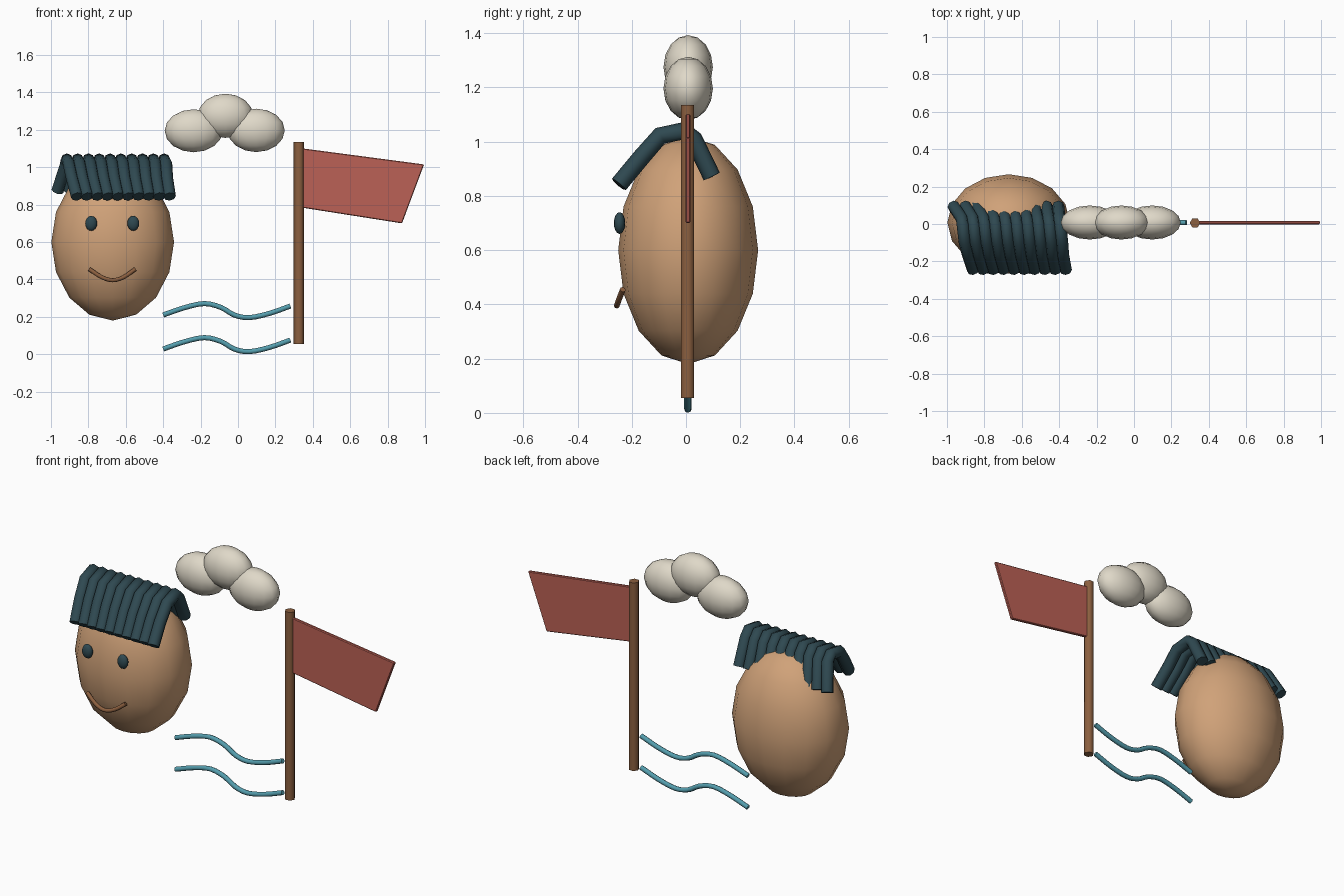
import bpy, bmesh, math
from mathutils import Vector, Matrix

if "Cube" in bpy.data.objects:
    bpy.data.objects.remove(bpy.data.objects["Cube"])


def material(name, rgb):
    m = bpy.data.materials.new(name)
    m.diffuse_color = (*rgb, 1)
    m.use_nodes = True
    m.node_tree.nodes["Principled BSDF"].inputs["Base Color"].default_value = m.diffuse_color
    return m


SKIN = material("tan skin", (0.63, 0.36, 0.19))
DARK = material("dark teal", (0.028, 0.066, 0.082))
CREAM = material("cream", (0.74, 0.69, 0.58))
WOOD = material("brown wood", (0.26, 0.115, 0.05))
RED = material("dusty red", (0.50, 0.12, 0.092))
BLUE = material("water blue", (0.09, 0.34, 0.42))


def finish(bm, name, mat, angle=65):
    bmesh.ops.recalc_face_normals(bm, faces=bm.faces)
    me = bpy.data.meshes.new(name)
    bm.to_mesh(me)
    bm.free()
    me.materials.append(mat)
    ob = bpy.data.objects.new(name, me)
    bpy.context.collection.objects.link(ob)
    if angle:
        bpy.ops.object.select_all(action='DESELECT')
        ob.select_set(True)
        bpy.context.view_layer.objects.active = ob
        bpy.ops.object.shade_smooth_by_angle(angle=math.radians(angle))
    return ob


def ellipsoid(name, center, radii, mat, segments=16, rings=8):
    bm = bmesh.new()
    bmesh.ops.create_uvsphere(bm, u_segments=segments, v_segments=rings, radius=1,
                              matrix=Matrix.Translation(center) @ Matrix.Diagonal((*radii, 1)))
    return finish(bm, name, mat)


def smooth_path(points, steps):
    """Catmull-Rom path through the points."""
    p = [Vector(q) for q in points]
    p = [2 * p[0] - p[1]] + p + [2 * p[-1] - p[-2]]
    out = []
    for i in range(1, len(p) - 2):
        a, b, c, d = p[i - 1:i + 3]
        for k in range(steps):
            t = k / steps
            out.append(0.5 * (2 * b + (c - a) * t + (2 * a - 5 * b + 4 * c - d) * t ** 2
                              + (3 * b - a - 3 * c + d) * t ** 3))
    return out + [p[-2]]


def add_tube(bm, path, radius, side_axis, sides=8):
    """Sweep a round section along a path; side_axis is roughly across it."""
    rows = []
    for i, p in enumerate(path):
        t = (path[min(i + 1, len(path) - 1)] - path[max(i - 1, 0)]).normalized()
        v = t.cross(Vector(side_axis)).normalized()
        u = v.cross(t)
        rows.append([bm.verts.new(p + radius * (u * math.cos(a) + v * math.sin(a)))
                     for a in (2 * math.pi * k / sides for k in range(sides))])
    for r, s in zip(rows, rows[1:]):
        for k in range(sides):
            n = (k + 1) % sides
            bm.faces.new((r[k], r[n], s[n], s[k]))
    bm.faces.new(rows[0])
    bm.faces.new(rows[-1])


def tube(name, points, radius, mat, side_axis=(0, 1, 0), steps=5):
    bm = bmesh.new()
    add_tube(bm, smooth_path(points, steps), radius, side_axis)
    return finish(bm, name, mat)


# Head and eyes
ellipsoid("head", (-0.67, 0.008, 0.60), (0.328, 0.258, 0.42), SKIN)
for side, x in (("left", -0.785), ("right", -0.56)):
    ellipsoid(f"{side}_eye", (x, -0.245, 0.70), (0.032, 0.021, 0.04), DARK, 12, 8)

# Smile
tube("mouth", [(-0.795, -0.233, 0.455), (-0.73, -0.249, 0.413), (-0.67, -0.255, 0.396),
               (-0.61, -0.249, 0.413), (-0.55, -0.233, 0.455)], 0.011, WOOD, steps=3)

# Hair: a row of bent rolls draped over the head, fanning at the back
ROLLS = 10
bm = bmesh.new()
for i in range(ROLLS):
    f = i / (ROLLS - 1)
    front, top, back = -0.86 + 0.495 * f, -0.915 + 0.52 * f, -0.965 + 0.56 * f
    add_tube(bm, [Vector(q) for q in (
        (front, -0.247, 0.843),
        ((front + top) / 2, -0.165, 0.942),
        (top + 0.01, -0.095, 1.022),
        (top, -0.005, 1.041),
        (top - 0.005, 0.027, 1.012),
        (back, 0.095, 0.872))], 0.033, (1, 0, 0))
finish(bm, "hair_rolls", DARK, 50)

# Cloud puffs
for i, (x, z, rx, rz) in enumerate(((-0.237, 1.195, 0.155, 0.115),
                                    (-0.067, 1.275, 0.148, 0.118),
                                    (0.097, 1.197, 0.153, 0.116))):
    ellipsoid(f"cloud_puff_{i + 1}", (x, 0.008, z), (rx, 0.091, rz), CREAM)

# Flag pole
bm = bmesh.new()
add_tube(bm, [Vector((0.326, 0.006, 0.055)), Vector((0.326, 0.006, 1.135))],
         0.028, (1, 0, 0), 6)
finish(bm, "flag_pole", WOOD)

# Flag cloth: thin slanted panel with softened rim
bm = bmesh.new()
outline = ((0.335, 1.102), (0.995, 1.015), (0.877, 0.70), (0.335, 0.785))
face = bm.faces.new([bm.verts.new((x, -0.002, z)) for x, z in outline])
moved = bmesh.ops.extrude_face_region(bm, geom=[face])["geom"]
bmesh.ops.translate(bm, vec=(0, 0.018, 0),
                    verts=[g for g in moved if isinstance(g, bmesh.types.BMVert)])
bmesh.ops.bevel(bm, geom=bm.edges[:], offset=0.004, segments=1, affect='EDGES')
finish(bm, "flag_cloth", RED, None)

# Water lines
for name, z in (("upper_wave", 0.182), ("lower_wave", 0.0)):
    tube(name, [(-0.40, 0.007, 0.028 + z), (-0.29, 0.007, 0.066 + z), (-0.18, 0.007, 0.089 + z),
                (-0.09, 0.007, 0.068 + z), (-0.02, 0.007, 0.028 + z), (0.06, 0.007, 0.014 + z),
                (0.17, 0.007, 0.037 + z), (0.28, 0.007, 0.076 + z)], 0.0135, BLUE, steps=3)
